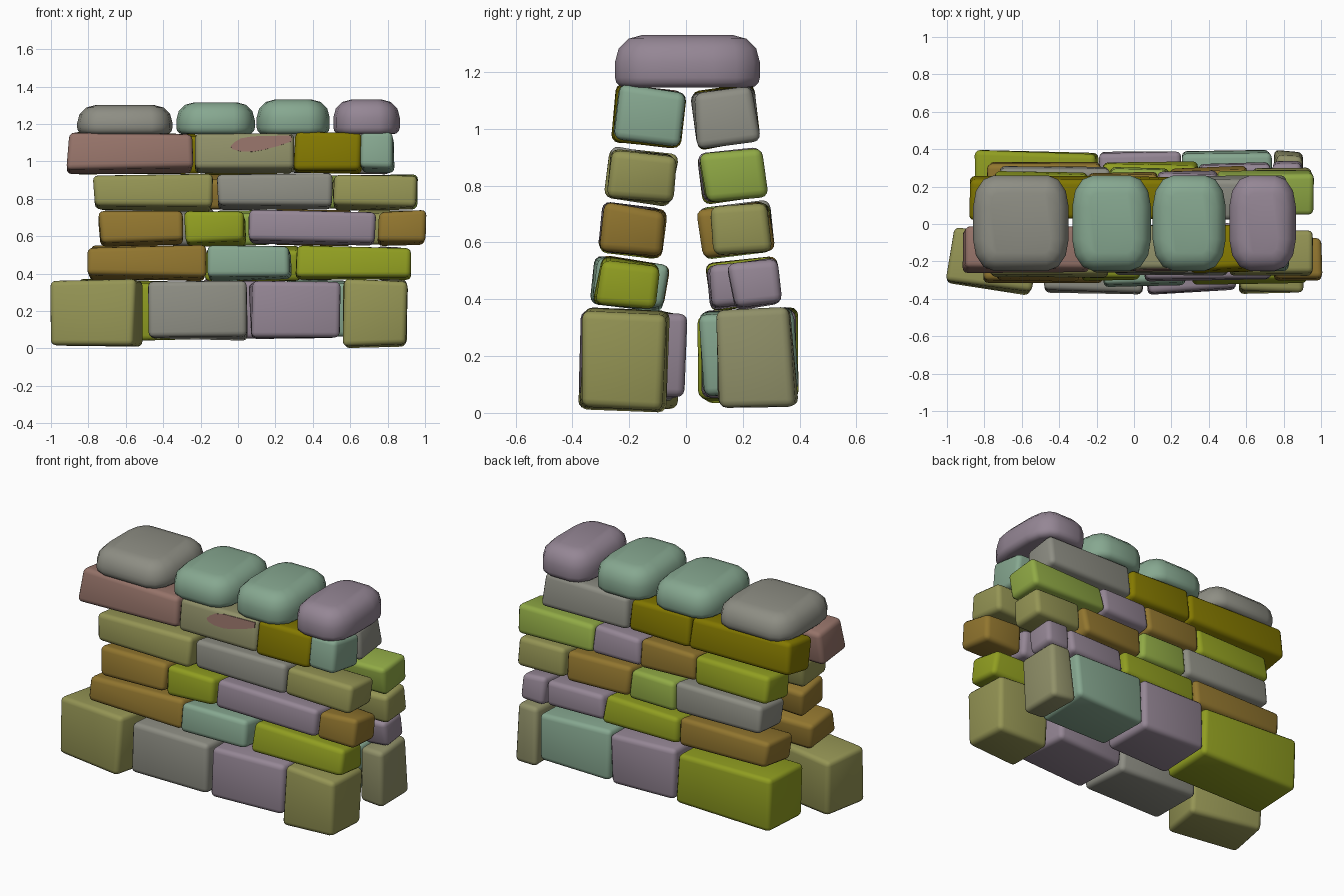
import bpy, bmesh, math, random
from mathutils import Matrix, Vector

random.seed(4)
cube = bpy.data.objects.get("Cube")
if cube:
    bpy.data.objects.remove(cube, do_unlink=True)


def material(name, *rgb):
    mat = bpy.data.materials.new(name)
    mat.use_nodes = True
    mat.diffuse_color = (*rgb, 1)
    bsdf = mat.node_tree.nodes["Principled BSDF"]
    bsdf.inputs["Base Color"].default_value = (*rgb, 1)
    bsdf.inputs["Roughness"].default_value = 0.8
    return mat


grey = material("warm_grey", .27, .27, .23)
teal = material("pale_teal", .24, .39, .28)
lilac = material("dusty_lilac", .30, .24, .30)
olive = material("olive", .30, .30, .09)
lime = material("lime", .28, .34, .015)
mustard = material("dark_mustard", .23, .19, 0)
ochre = material("ochre", .285, .18, .028)
pink = material("brick_pink", .30, .17, .14)
khaki = material("khaki", .28, .28, .14)
green = material("leaf_green", .28, .40, .06)


def finish(name, bm, mat, matrix):
    bmesh.ops.recalc_face_normals(bm, faces=bm.faces)
    mesh = bpy.data.meshes.new(name)
    bm.to_mesh(mesh)
    bm.free()
    mesh.shade_smooth()
    mesh.materials.append(mat)
    obj = bpy.data.objects.new(name, mesh)
    obj.matrix_world = matrix
    bpy.context.scene.collection.objects.link(obj)
    return obj


def box(size):
    bm = bmesh.new()
    bmesh.ops.create_cube(bm, size=1)
    bmesh.ops.scale(bm, vec=size, verts=bm.verts)
    return bm


def stone(name, mat, size, matrix, rough, taper):
    """Worn block: a box with nudged corners and rounded edges."""
    bm = box(size)
    for v in bm.verts:
        if v.co.z > 0:
            v.co.x *= taper
            v.co.y *= taper
        v.co += Vector([random.uniform(-rough, rough) for _ in range(3)])
    bmesh.ops.bevel(bm, geom=bm.edges[:], offset=.028, segments=3,
                    profile=.5, affect='EDGES', clamp_overlap=True)
    finish(name, bm, mat, matrix)


def course(side, number, bounds, tilt, stones):
    """Row of stones whose inner edge dips by the tilt angle.
    A stone may override the bounds of its row, its yaw and its taper."""
    s = math.sin(abs(tilt))
    for i, (mat, x0, x1, *extra) in enumerate(stones):
        own = dict(zip(("z0", "z1", "y0", "y1"), bounds), yaw=0, taper=1)
        own.update(*extra)
        y0, y1, z0, z1 = (own[k] for k in ("y0", "y1", "z0", "z1"))
        size = (x1 - x0, y1 - y0 - (z1 - z0) * s, z1 - z0 - (y1 - y0) * s)
        centre = Vector(((x0 + x1) / 2, (y0 + y1) / 2, (z0 + z1) / 2))
        matrix = (Matrix.Translation(centre) @ Matrix.Rotation(tilt, 4, 'X')
                  @ Matrix.Rotation(math.radians(own["yaw"]), 4, 'Z'))
        stained = side == "front" and mat == khaki
        if stained:
            stain(matrix, size[1] / 2)
        stone(f"{side}_course_{number}_stone_{i + 1}", mat, size, matrix,
              0 if stained else .01, own["taper"])


def stain(matrix, half_depth):
    """Thin pink patch on the front of one upper stone."""
    outline = [(-.075, .025), (-.065, .008), (-.02, -.004), (.04, -.006),
               (.1, .004), (.18, .025), (.25, .05), (.25, .082), (.04, .077),
               (-.02, .066), (-.055, .045)]
    bm = bmesh.new()
    face = bm.faces.new([bm.verts.new((x, -half_depth + .005, z))
                         for x, z in outline])
    ext = bmesh.ops.extrude_face_region(bm, geom=[face])
    moved = [g for g in ext["geom"] if isinstance(g, bmesh.types.BMVert)]
    bmesh.ops.translate(bm, vec=(0, -.007, 0), verts=moved)
    finish("pink_stain", bm, pink, matrix).data.shade_flat()


def capstone(name, mat, x0, x1, top):
    """Pillow-shaped stone spanning both faces of the wall."""
    base, stretch = 1.145, 1.5
    height = top - base
    bm = box((x1 - x0, .51 / stretch, height))
    upright = [e for e in bm.edges
               if abs(e.verts[0].co.z - e.verts[1].co.z) > .01]
    bmesh.ops.bevel(bm, geom=upright, offset=.11, segments=3, profile=.5,
                    affect='EDGES')
    bmesh.ops.scale(bm, vec=(1, stretch, 1), verts=bm.verts)
    for sign, width in ((1, .095), (-1, .035)):
        rim = [e for e in bm.edges
               if all(v.co.z * sign > height * .49 for v in e.verts)]
        bmesh.ops.bevel(bm, geom=rim, offset=width, segments=3, profile=.5,
                        affect='EDGES')
    finish(name, bm, mat,
           Matrix.Translation(((x0 + x1) / 2, .005, base + height / 2)))


# Front face, bottom to top
lean = math.radians(7)
low = math.radians(2)
course("front", 1, (.01, .365, -.38, -.02), -low, [
    (olive, -.98, -.53, dict(y0=-.345, y1=-.05, yaw=-9)),
    (grey, -.48, .045, dict(z0=.045, y0=-.37, yaw=-2)),
    (lilac, .07, .54, dict(z0=.05, y0=-.37, y1=0, yaw=3)),
    (olive, .565, .9, dict(y0=-.375, y1=-.065))])
course("front", 2, (.36, .55, -.33, -.06), -lean, [
    (ochre, -.8, -.17, dict(y0=-.315)), (teal, -.16, .28, dict(y0=-.34)),
    (lime, .31, .92, dict(y0=-.325, y1=-.095))])
course("front", 3, (.545, .74, -.31, -.07), -lean, [
    (ochre, -.74, -.3), (lime, -.28, .04),
    (lilac, .06, .73, dict(yaw=1)), (ochre, .75, 1)])
course("front", 4, (.73, .935, -.285, -.03), -lean, [
    (olive, -.77, -.14), (grey, -.11, .5), (olive, .51, .95)])
course("front", 5, (.93, 1.155, -.265, 0), -lean, [
    (pink, -.91, -.24), (khaki, -.23, .3), (mustard, .3, .655),
    (teal, .66, .83)])

# Back face, bottom to top
course("back", 1, (.02, .365, .05, .39), low, [
    (lime, -.85, -.2, dict(z0=.04, yaw=-2)),
    (lilac, -.18, .245, dict(z0=.055)), (teal, .26, .73, dict(z0=.065)),
    (khaki, .755, .91, dict(y0=.1, taper=.9))])
course("back", 2, (.36, .55, .07, .335), lean, [
    (ochre, -.78, -.18), (lime, -.17, .34), (lilac, .35, .73),
    (lilac, .745, .9, dict(y0=.145, y1=.345))])
course("back", 3, (.545, .745, .04, .31), lean, [
    (grey, -.71, -.13), (green, -.12, .18), (ochre, .19, .61),
    (olive, .63, .95, dict(y0=.08))])
course("back", 4, (.74, .935, .045, .285), lean, [
    (lime, -.75, -.25), (ochre, -.24, .12), (lilac, .13, .44),
    (green, .45, .96)])
course("back", 5, (.93, 1.155, .02, .26), lean, [
    (mustard, -.88, -.2), (mustard, -.19, .22), (grey, .23, .81)])

# Rounded stones along the top
capstone("capstone_1", grey, -.86, -.35, 1.3)
capstone("capstone_2", teal, -.33, .09, 1.315)
capstone("capstone_3", teal, .1, .49, 1.33)
capstone("capstone_4", lilac, .51, .865, 1.33)
